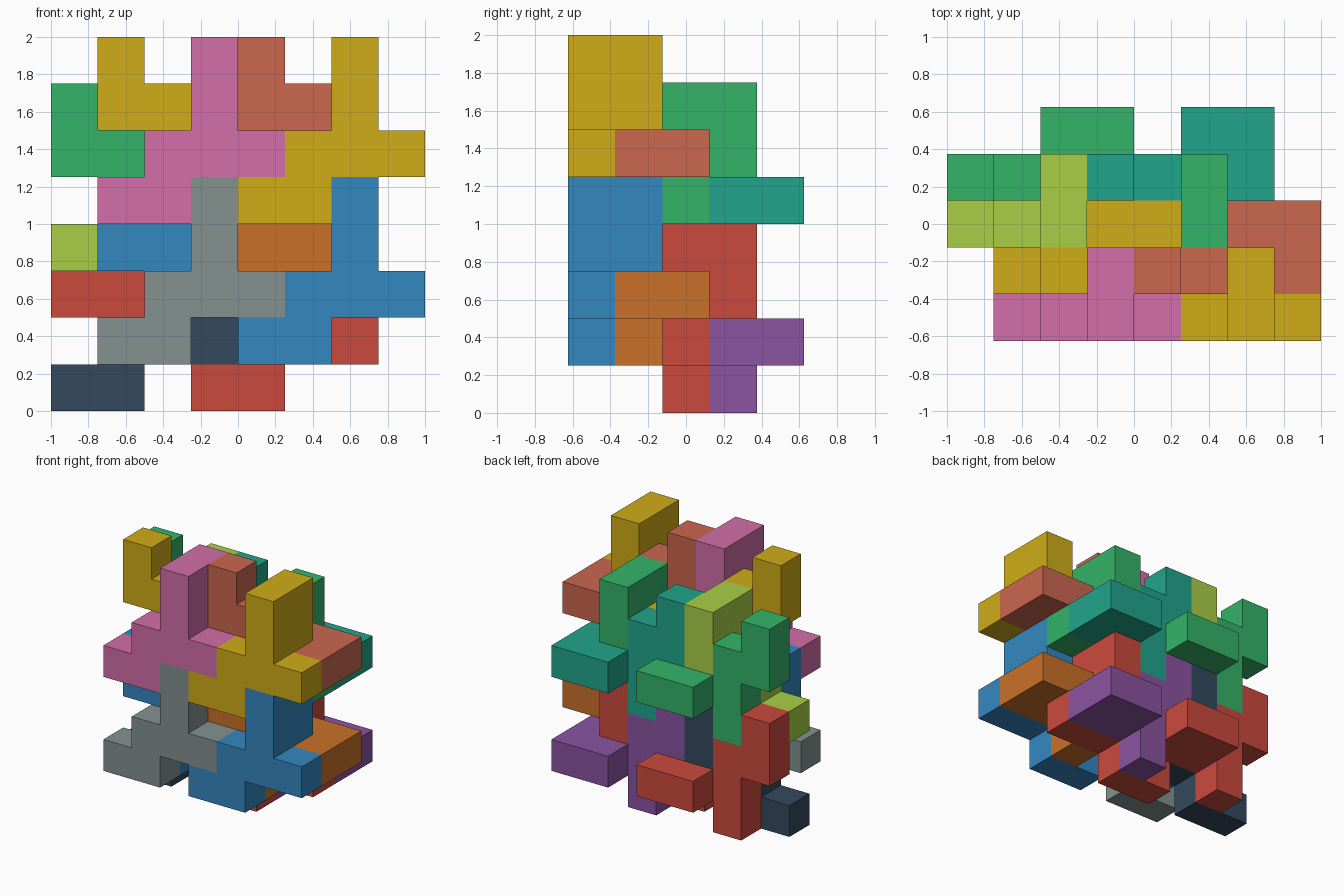
import bpy, bmesh
from mathutils import Vector

if "Cube" in bpy.data.objects:
    bpy.data.objects.remove(bpy.data.objects["Cube"])

CELL = 0.25
ORIGIN = Vector((-1.0, -0.625, 0.0))

# Two interlocking block shapes, as cells (x, y, z) on the quarter-unit grid
FRONT_SHAPE = [(1, 0, 1), (2, 0, 1), (2, 0, 2), (3, 0, 2), (4, 0, 2),
               (3, 0, 3), (3, 0, 4), (3, 1, 3), (3, 1, 4)]
BACK_SHAPE = [(2, 1, 1), (2, 1, 2), (2, 1, 3), (1, 1, 3), (1, 1, 4),
              (3, 1, 2), (4, 1, 2), (4, 2, 2), (3, 2, 2)]

# Lattice steps that pack the blocks together
STEP_X, STEP_Y, STEP_Z = Vector((3, 0, 0)), Vector((-1, 2, -1)), Vector((0, 0, 3))

COLOURS = {
    "grey": "839190", "blue": "3488C0", "orange": "CA7129", "navy": "34495E",
    "red": "CB4A3D", "purple": "8B54A2", "pink": "D36EA8", "gold": "D0AC18",
    "salmon": "CB674F", "lime": "A9CF46", "green": "34B469", "teal": "21A58B"}

# Colours per piece: [level][row][shape][left, right]
LAYOUT = [
    [[("grey", "blue"), ("blue", "orange")], [("navy", "red"), ("red", "purple")]],
    [[("pink", "gold"), ("gold", "salmon")], [("lime", "green"), ("green", "teal")]]]


def material(name):
    mat = bpy.data.materials.get(name)
    if not mat:
        mat = bpy.data.materials.new(name)
        rgb = [int(COLOURS[name][i:i + 2], 16) / 255 for i in (0, 2, 4)]
        mat.diffuse_color = [((c + 0.055) / 1.055) ** 2.4 for c in rgb] + [1]
        mat.use_nodes = True
        mat.node_tree.nodes["Principled BSDF"].inputs["Base Color"].default_value = mat.diffuse_color
    return mat


def block(name, cells, offset, colour):
    """Skin a group of cells with outside faces only, then merge flat areas."""
    bm = bmesh.new()
    filled = set(cells)
    for cell in cells:
        for axis in range(3):
            for side in (0, 1):
                near = list(cell)
                near[axis] += 2 * side - 1
                if tuple(near) in filled:
                    continue
                u, v = (axis + 1) % 3, (axis + 2) % 3
                corners = []
                for a, b in ((0, 0), (1, 0), (1, 1), (0, 1)):
                    p = Vector(cell)
                    p[axis] += side
                    p[u] += a
                    p[v] += b
                    corners.append(bm.verts.new(ORIGIN + (p + offset) * CELL))
                bm.faces.new(corners if side else corners[::-1])
    bmesh.ops.remove_doubles(bm, verts=bm.verts[:], dist=0.001)
    bmesh.ops.dissolve_limit(bm, angle_limit=0.01, verts=bm.verts[:], edges=bm.edges[:])
    mesh = bpy.data.meshes.new(name)
    bm.to_mesh(mesh)
    bm.free()
    mesh.materials.append(material(colour))
    bpy.context.collection.objects.link(bpy.data.objects.new(name, mesh))


# Repeat the pair of blocks: two levels, two rows deep, two columns wide
for level, level_name in enumerate(("lower", "upper")):
    for row, row_name in enumerate(("front", "rear")):
        for s, (shape, shape_name) in enumerate(((FRONT_SHAPE, "cross_block"),
                                                 (BACK_SHAPE, "hook_block"))):
            for col, side in enumerate(("left", "right")):
                offset = STEP_X * col + STEP_Y * row + STEP_Z * level
                block(f"{level_name}_{row_name}_{side}_{shape_name}", shape, offset,
                      LAYOUT[level][row][s][col])
